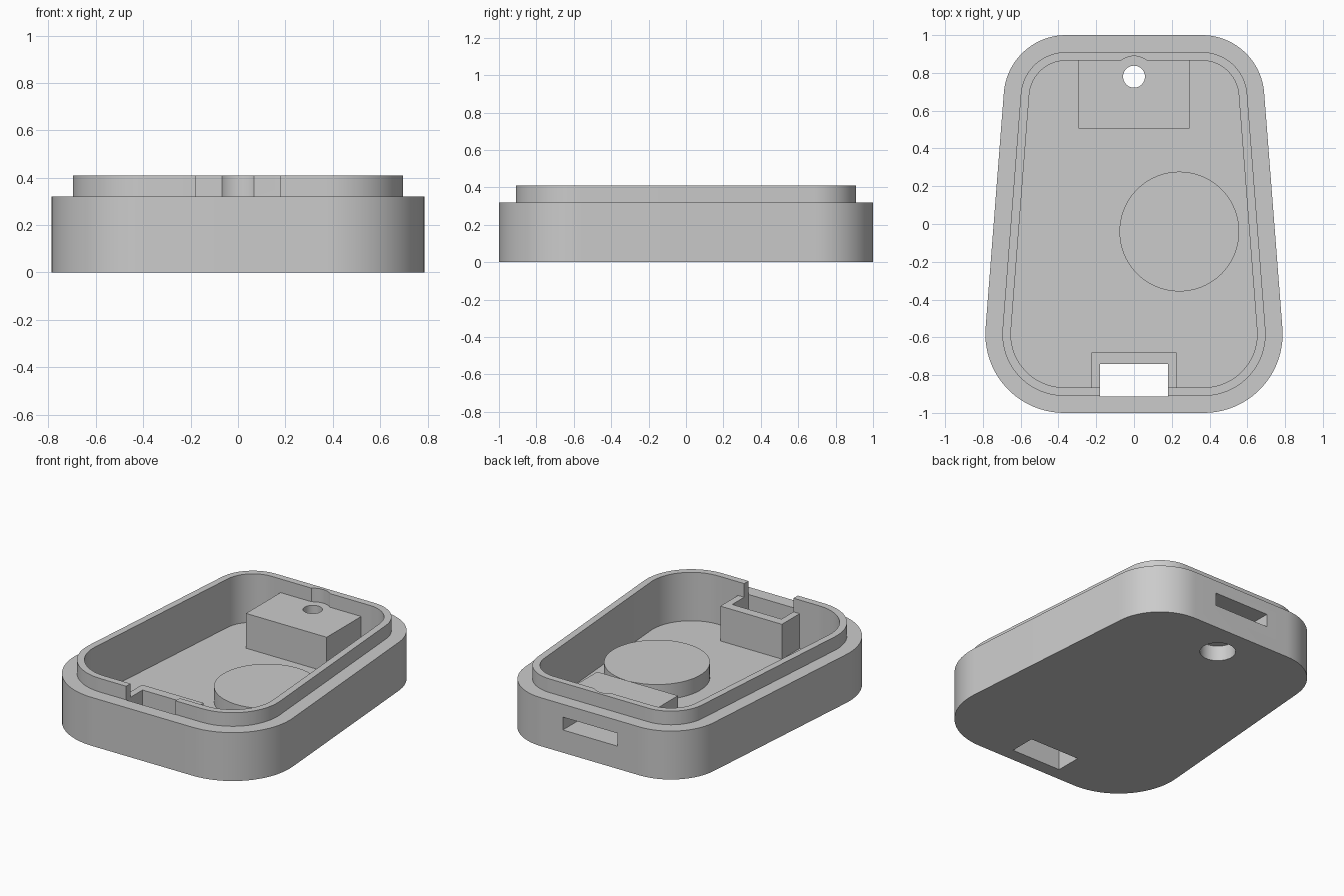
import bpy, bmesh, math
from mathutils import Matrix

if "Cube" in bpy.data.objects:
    bpy.data.objects.remove(bpy.data.objects["Cube"], do_unlink=True)

grey = bpy.data.materials.new("plain grey plastic")
grey.use_nodes = True
COLOR = (0.6, 0.6, 0.6, 1)
grey.diffuse_color = COLOR
grey.node_tree.nodes["Principled BSDF"].inputs["Base Color"].default_value = COLOR

FLOOR, RIM, TOP = 0.09, 0.32, 0.41      # main heights
LIP, WALL = 0.09, 0.135                 # insets of lip and cavity
STEPS = 20


def make_object(name, bm):
    bmesh.ops.recalc_face_normals(bm, faces=bm.faces)
    mesh = bpy.data.meshes.new(name)
    bm.to_mesh(mesh)
    bm.free()
    mesh.materials.append(grey)
    obj = bpy.data.objects.new(name, mesh)
    bpy.context.collection.objects.link(obj)
    return obj


def box(name, x0, x1, y0, y1, z0, z1):
    bm = bmesh.new()
    bmesh.ops.create_cube(bm, size=1)
    bm.transform(Matrix.Translation(((x0 + x1) / 2, (y0 + y1) / 2, (z0 + z1) / 2))
                 @ Matrix.Diagonal((x1 - x0, y1 - y0, z1 - z0, 1)))
    return make_object(name, bm)


def cylinder(name, x, y, radius, z0, z1, segments=64):
    bm = bmesh.new()
    bmesh.ops.create_cone(bm, cap_ends=True, segments=segments, radius1=radius,
                          radius2=radius, depth=z1 - z0,
                          matrix=Matrix.Translation((x, y, (z0 + z1) / 2)))
    return make_object(name, bm)


def outline(inset):
    """Tapered, rounded outline, narrower at the back."""
    tilt = 0.0775
    corners = ((0.36, 0.67, 0.33, math.pi / 2, tilt),
               (0.37, -0.583, 0.417, tilt, -math.pi / 2))
    half = []
    for cx, cy, r, a0, a1 in corners:
        for i in range(STEPS + 1):
            a = a0 + (a1 - a0) * i / STEPS
            half.append((cx + (r - inset) * math.cos(a), cy + (r - inset) * math.sin(a)))
    return half + [(-x, y) for x, y in reversed(half)]


# Hollow shell with a raised inner lip
bm = bmesh.new()
rings = []
for inset, z in ((0, 0), (0, RIM), (LIP, RIM), (LIP, TOP), (WALL, TOP), (WALL, FLOOR)):
    rings.append([bm.verts.new((x, y, z)) for x, y in outline(inset)])
for low, high in zip(rings, rings[1:]):
    n = len(low)
    for i in range(n):
        j = (i + 1) % n
        bm.faces.new((low[i], low[j], high[j], high[i]))
bm.faces.new(rings[0])
bm.faces.new(rings[-1])
shell = make_object("case_shell", bm)

# Interior parts
pad = cylinder("round_pad", 0.24, -0.04, 0.317, FLOOR - 0.02, 0.19, 96)
block = box("screw_block", -0.295, 0.295, 0.505, 0.88, FLOOR - 0.02, RIM)
housing = box("port_housing", -0.225, 0.225, -0.88, -0.68, FLOOR - 0.02, RIM)

# Cutters
port = box("port_cutter", -0.18, 0.18, -0.912, -0.74, -0.1, 0.6)
slot = box("slot_cutter", -0.2, 0.2, 0.62, 1.1, 0.15, 0.235)
bore = cylinder("bore_cutter", 0, 0.78, 0.058, -0.1, 0.6, 48)
recess = cylinder("recess_cutter", 0, 0.78, 0.107, -0.1, 0.1, 48)
relief = cylinder("lip_relief_cutter", 0, 0.78, 0.109, RIM, 0.6, 48)
cutters = (port, slot, bore, recess, relief)

for obj, tools in ((shell, cutters), (block, (slot, bore, recess)), (housing, (port,)), (pad, ())):
    bpy.ops.object.select_all(action="DESELECT")
    obj.select_set(True)
    bpy.context.view_layer.objects.active = obj
    for tool in tools:
        mod = obj.modifiers.new(tool.name, "BOOLEAN")
        mod.operation = "DIFFERENCE"
        mod.solver = "EXACT"
        mod.object = tool
        bpy.ops.object.modifier_apply(modifier=mod.name)
    bpy.ops.object.shade_smooth_by_angle(angle=math.radians(30))

for tool in cutters:
    bpy.data.objects.remove(tool, do_unlink=True)
